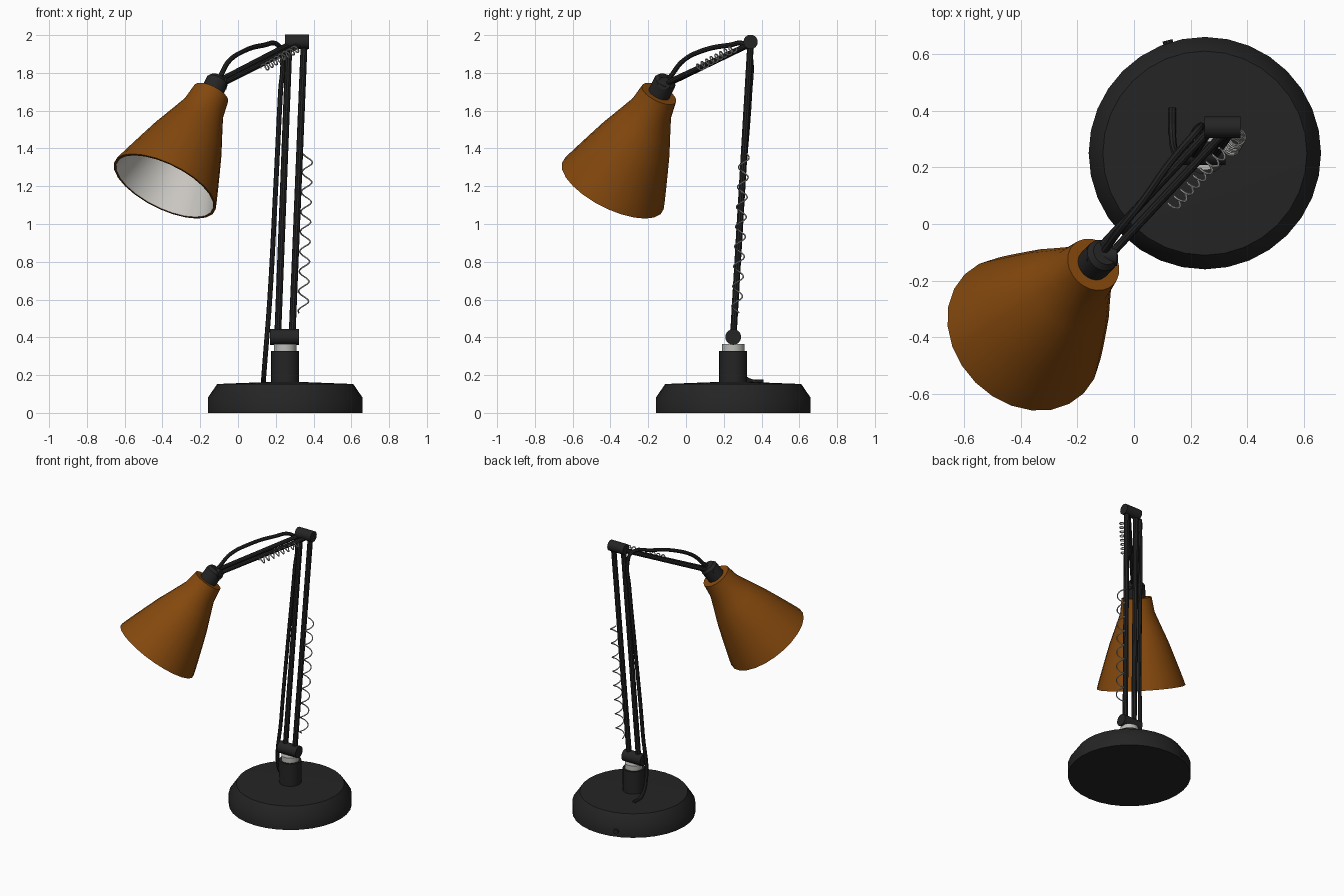
import bpy, bmesh, math
from mathutils import Vector

if "Cube" in bpy.data.objects:
    bpy.data.objects.remove(bpy.data.objects["Cube"])


def mat(name, rgb):
    m = bpy.data.materials.new(name)
    m.diffuse_color = (*rgb, 1)
    m.use_nodes = True
    m.node_tree.nodes["Principled BSDF"].inputs["Base Color"].default_value = m.diffuse_color
    return m


BLACK = mat("black", (0.018, 0.018, 0.018))
BROWN = mat("burnt_orange", (0.235, 0.066, 0.004))
WHITE = mat("shade_lining", (0.62, 0.6, 0.56))
METAL = mat("metal", (0.5, 0.5, 0.48))


def lathe(name, profile, mats, origin=(0, 0, 0), axis=(0, 0, 1), sides=32, lining=None):
    """Spin (radius, height) points round an axis; bands from index 'lining' on use material 1."""
    bm = bmesh.new()
    rings = []
    for r, h in profile:
        if r == 0:
            rings.append([bm.verts.new((0, 0, h))])
        else:
            rings.append([bm.verts.new((r * math.cos(2 * math.pi * i / sides),
                                        r * math.sin(2 * math.pi * i / sides), h))
                          for i in range(sides)])
    for k, (a, b) in enumerate(zip(rings, rings[1:])):
        for i in range(sides):
            j = (i + 1) % sides
            loop = [a[i % len(a)], a[j % len(a)], b[j % len(b)], b[i % len(b)]]
            f = bm.faces.new(list(dict.fromkeys(loop)))
            f.material_index = int(lining is not None and k >= lining)
    bmesh.ops.recalc_face_normals(bm, faces=bm.faces)
    me = bpy.data.meshes.new(name)
    bm.to_mesh(me)
    bm.free()
    ob = bpy.data.objects.new(name, me)
    bpy.context.collection.objects.link(ob)
    for m in mats:
        me.materials.append(m)
    ob.location = origin
    ob.rotation_euler = Vector(axis).to_track_quat('Z', 'Y').to_euler()
    smooth(ob)
    return ob


def smooth(ob):
    bpy.ops.object.select_all(action='DESELECT')
    ob.select_set(True)
    bpy.context.view_layer.objects.active = ob
    bpy.ops.object.shade_smooth_by_angle(angle=math.radians(35))


def cylinder(name, p, q, r, m, sides=16):
    p, q = Vector(p), Vector(q)
    d = (q - p).length
    return lathe(name, [(0, 0), (r, 0), (r, d), (0, d)], [m], p, q - p, sides)


def tube(name, points, r, m, kind='POLY', res=2):
    """Sweep a round section along points and turn it into a mesh."""
    cu = bpy.data.curves.new(name, 'CURVE')
    cu.dimensions = '3D'
    cu.bevel_depth, cu.bevel_resolution, cu.use_fill_caps = r, res, True
    sp = cu.splines.new(kind)
    if kind == 'BEZIER':
        sp.bezier_points.add(len(points) - 1)
        for bp, p in zip(sp.bezier_points, points):
            bp.co = p
            bp.handle_left_type = bp.handle_right_type = 'AUTO'
        sp.resolution_u = 6
    else:
        sp.points.add(len(points) - 1)
        for sp_p, p in zip(sp.points, points):
            sp_p.co = (*p, 1)
    cu.materials.append(m)
    ob = bpy.data.objects.new(name, cu)
    bpy.context.collection.objects.link(ob)
    bpy.ops.object.select_all(action='DESELECT')
    ob.select_set(True)
    bpy.context.view_layer.objects.active = ob
    bpy.ops.object.convert(target='MESH')
    smooth(bpy.context.view_layer.objects.active)


def spring(name, p, q, r, turns, wire):
    p, q = Vector(p), Vector(q)
    rot = (q - p).to_track_quat('Z', 'Y')
    n = turns * 14
    pts = []
    for i in range(n + 1):
        a = 2 * math.pi * i / 14
        pts.append(p.lerp(q, i / n) + rot @ Vector((r * math.cos(a), r * math.sin(a), 0)))
    tube(name, pts, wire, METAL, res=1)


# Base, post and collar
C = (0.25, 0.25, 0)
lathe("base", [(0, 0), (0.41, 0), (0.41, 0.08), (0.36, 0.153), (0, 0.167)], [BLACK], C)
cylinder("post", (0.25, 0.25, 0.15), (0.25, 0.25, 0.328), 0.074, BLACK, 24)
cylinder("collar", (0.25, 0.25, 0.32), (0.25, 0.25, 0.365), 0.06, METAL, 24)

# Hinge barrels
cylinder("lower_hinge", (0.17, 0.25, 0.402), (0.322, 0.25, 0.402), 0.042, BLACK)
cylinder("upper_hinge", (0.248, 0.342, 1.964), (0.375, 0.342, 1.964), 0.038, BLACK)
cylinder("head_hinge", (-0.165, -0.115, 1.745), (-0.06, -0.115, 1.745), 0.034, BLACK)

# Arm rods
for side, x, u, v in (("left", 0.21, (0.27, 0.342, 1.955), (-0.125, -0.09, 1.745)),
                      ("right", 0.286, (0.35, 0.342, 1.955), (-0.09, -0.115, 1.74))):
    cylinder("lower_rod_" + side, (x, 0.25, 0.4), u, 0.018, BLACK, 10)
    start = (u[0] - (0.02 if side == "right" else 0), 0.335, 1.95)
    cylinder("upper_rod_" + side, start, v, 0.015, BLACK, 10)

# Power cable: over the base, up the arm, arching to the head
tube("cable", [(0.135, 0.41, 0.163), (0.135, 0.33, 0.172), (0.14, 0.27, 0.24), (0.168, 0.262, 0.6),
               (0.2, 0.3, 1.2), (0.225, 0.338, 1.7), (0.235, 0.343, 1.87), (0.215, 0.32, 1.945),
               (0.13, 0.22, 1.945), (0.03, 0.08, 1.915), (-0.05, -0.02, 1.86),
               (-0.09, -0.075, 1.79), (-0.115, -0.11, 1.745)], 0.013, BLACK, 'BEZIER')
cylinder("cable_outlet", (0.13, 0.6, 0.04), (0.118, 0.648, 0.04), 0.018, BLACK, 10)

# Balance springs
spring("lower_spring", (0.345, 0.268, 0.53), (0.368, 0.308, 1.37), 0.027, 8, 0.004)
spring("upper_spring", (0.135, 0.06, 1.825), (0.315, 0.255, 1.93), 0.02, 8, 0.004)

# Lamp head: socket and bell shade share one tilted axis
AX = Vector((-1, -1, -2)).normalized()
TOP = Vector((-0.143, -0.143, 1.69))
lathe("socket", [(0, -0.1), (0.045, -0.1), (0.06, -0.08), (0.06, 0.02), (0, 0.02)],
      [BLACK], TOP, AX, 20)
outer = [(0.1, 0), (0.115, 0.1), (0.155, 0.2), (0.196, 0.3), (0.231, 0.4),
         (0.265, 0.5), (0.285, 0.56), (0.297, 0.6)]
inner = [(r - 0.014, max(h, 0.014)) for r, h in reversed(outer)]
lathe("shade", [(0, 0)] + outer + inner + [(0, 0.014)], [BROWN, WHITE], TOP, AX, 24,
      lining=len(outer) + 1)
